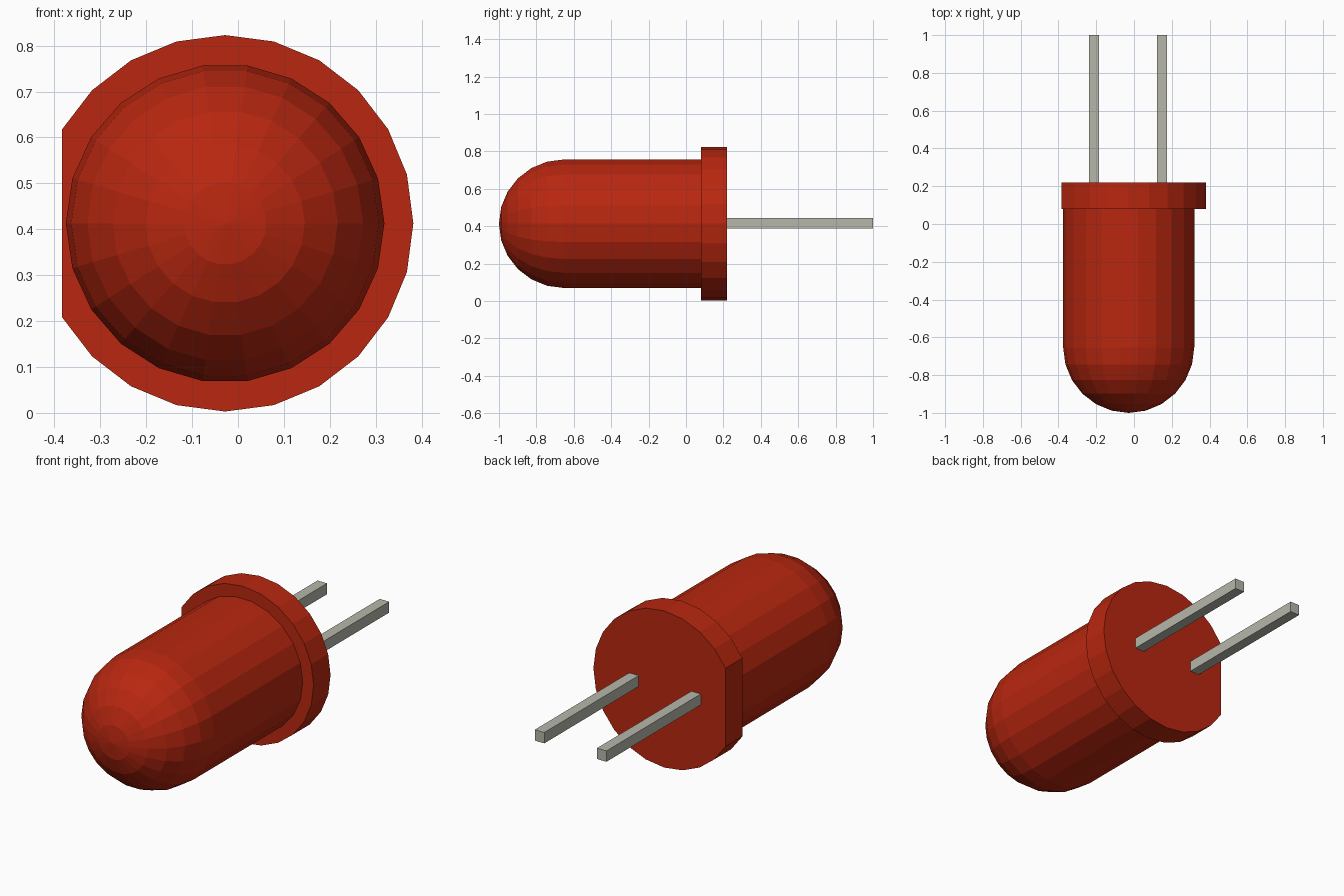
import bpy, bmesh
from math import sin, cos, pi, radians

cube = bpy.data.objects.get("Cube")
if cube:
    bpy.data.objects.remove(cube, do_unlink=True)

AXIS_X, AXIS_Z = -0.028, 0.413   # centre line of the bulb, running along y


def material(name, colour):
    mat = bpy.data.materials.new(name)
    mat.use_nodes = True
    mat.diffuse_color = colour
    mat.node_tree.nodes["Principled BSDF"].inputs["Base Color"].default_value = colour
    return mat


def finish(name, bm, mat):
    bmesh.ops.recalc_face_normals(bm, faces=bm.faces)
    mesh = bpy.data.meshes.new(name)
    bm.to_mesh(mesh)
    bm.free()
    mesh.materials.append(mat)
    obj = bpy.data.objects.new(name, mesh)
    bpy.context.collection.objects.link(obj)
    return obj


def ring(bm, radius, y, angles):
    return [bm.verts.new((AXIS_X + radius * cos(a), y, AXIS_Z + radius * sin(a)))
            for a in angles]


def bridge(bm, a, b):
    n = len(a)
    for i in range(n):
        j = (i + 1) % n
        bm.faces.new((a[i], a[j], b[j], b[i]))


red = material("red plastic", (0.48, 0.02, 0.005, 1))
metal = material("grey metal", (0.47, 0.47, 0.41, 1))

# Domed lens: cylinder closed by a faceted hemisphere at the front
RADIUS, DOME_Y, STEPS, SIDES = 0.347, -0.653, 6, 22
bm = bmesh.new()
angles = [2 * pi * i / SIDES for i in range(SIDES)]
previous = ring(bm, RADIUS, 0.09, angles)
bm.faces.new(previous)
for k in range(STEPS):
    t = pi / 2 * k / STEPS
    current = ring(bm, RADIUS * cos(t), DOME_Y - RADIUS * sin(t), angles)
    bridge(bm, previous, current)
    previous = current
tip = bm.verts.new((AXIS_X, DOME_Y - RADIUS, AXIS_Z))
for i in range(SIDES):
    bm.faces.new((previous[i], previous[(i + 1) % SIDES], tip))
finish("lens", bm, red)

# Base flange with one side cut flat
bm = bmesh.new()
angles = [radians(d) for d in range(0, 360, 15) if not 150 < d < 210]
front = ring(bm, 0.41, 0.08, angles)
back = ring(bm, 0.41, 0.22, angles)
bridge(bm, front, back)
bm.faces.new(front)
bm.faces.new(back)
finish("flange", bm, red)

# Two square wire leads
for name, x in (("right_lead", -0.212), ("left_lead", 0.148)):
    bm = bmesh.new()
    bmesh.ops.create_cube(bm, size=1)
    bmesh.ops.scale(bm, vec=(0.055, 0.8, 0.057), verts=bm.verts)
    bmesh.ops.translate(bm, vec=(x, 0.6, 0.416), verts=bm.verts)
    finish(name, bm, metal)
